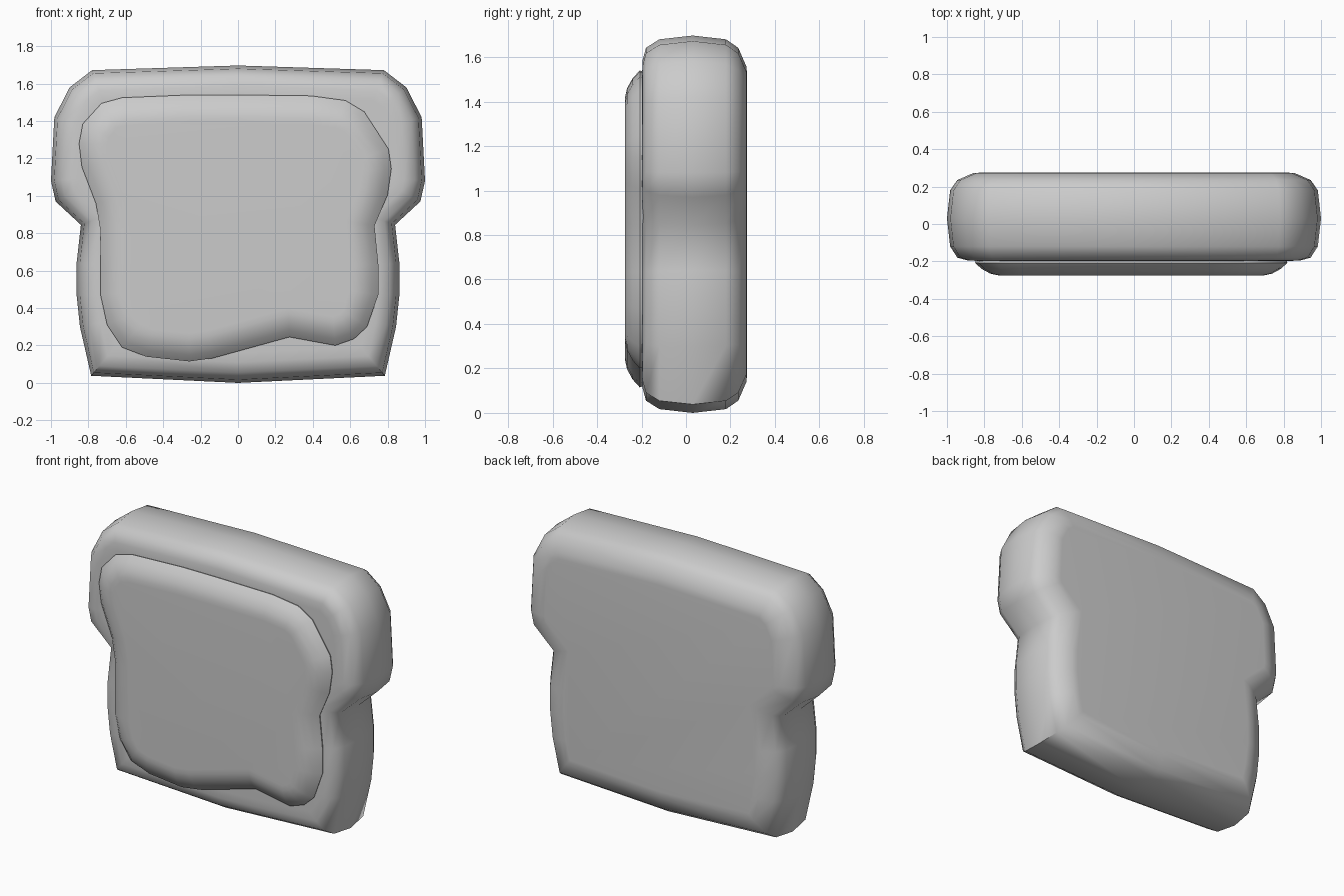
import bpy, bmesh
from mathutils import Vector
from math import radians

if "Cube" in bpy.data.objects:
    bpy.data.objects.remove(bpy.data.objects["Cube"])


def inset(pts, d):
    # Mitred inward offset of a counter-clockwise outline
    out = []
    for i, p in enumerate(pts):
        a = (p - pts[i - 1]).normalized()
        b = (pts[(i + 1) % len(pts)] - p).normalized()
        na, nb = Vector((-a.y, a.x)), Vector((-b.y, b.x))
        out.append(p + (na + nb) * (d / (1 + na.dot(nb))))
    return out


def loft(name, outline, sections):
    # Stack inset copies of an x/z outline along y and cap both ends
    pts = [Vector(p) for p in outline]
    bm = bmesh.new()
    rings = [[bm.verts.new((p.x, y, p.y)) for p in inset(pts, d)] for y, d in sections]
    n = len(pts)
    for r, s in zip(rings, rings[1:]):
        for i in range(n):
            j = (i + 1) % n
            bm.faces.new((r[i], r[j], s[j], s[i]))
    bm.faces.new(rings[0])
    bm.faces.new(rings[-1])
    bmesh.ops.recalc_face_normals(bm, faces=bm.faces)
    mesh = bpy.data.meshes.new(name)
    bm.to_mesh(mesh)
    bm.free()
    ob = bpy.data.objects.new(name, mesh)
    bpy.context.collection.objects.link(ob)
    bpy.ops.object.select_all(action='DESELECT')
    ob.select_set(True)
    bpy.context.view_layer.objects.active = ob
    bpy.ops.object.shade_smooth_by_angle(angle=radians(60))
    return ob


# Bread slice: half outline mirrored across x = 0
half = [(0.785, 0.038), (0.845, 0.30), (0.863, 0.47), (0.863, 0.64), (0.84, 0.845),
        (0.975, 0.97), (1.0, 1.08), (0.982, 1.42), (0.90, 1.58), (0.78, 1.672)]
bread = [(0, 0.0)] + half + [(0, 1.697)] + [(-x, z) for x, z in reversed(half)]
loft("bread_slice", bread, [
    (-0.197, 0.16), (-0.195, 0.11), (-0.18, 0.055), (-0.12, 0.017), (0.03, 0),
    (0.18, 0.017), (0.235, 0.055), (0.272, 0.14), (0.275, 0.18)])

# Spread on the front face, with a wavy uneven outline
spread = [(-0.26, 0.115), (-0.135, 0.132), (0.275, 0.245), (0.52, 0.20), (0.62, 0.235),
          (0.69, 0.30), (0.75, 0.47), (0.75, 0.635), (0.73, 0.84), (0.80, 1.005),
          (0.82, 1.145), (0.805, 1.25), (0.675, 1.45), (0.575, 1.51), (0.39, 1.535),
          (0, 1.54), (-0.26, 1.54), (-0.62, 1.525), (-0.73, 1.495), (-0.83, 1.385),
          (-0.85, 1.28), (-0.835, 1.155), (-0.76, 0.96), (-0.735, 0.81), (-0.735, 0.47),
          (-0.70, 0.31), (-0.62, 0.19), (-0.49, 0.14)]
loft("spread", spread, [
    (-0.18, 0.01), (-0.208, 0), (-0.24, 0.035), (-0.265, 0.08), (-0.274, 0.12), (-0.275, 0.15)])
